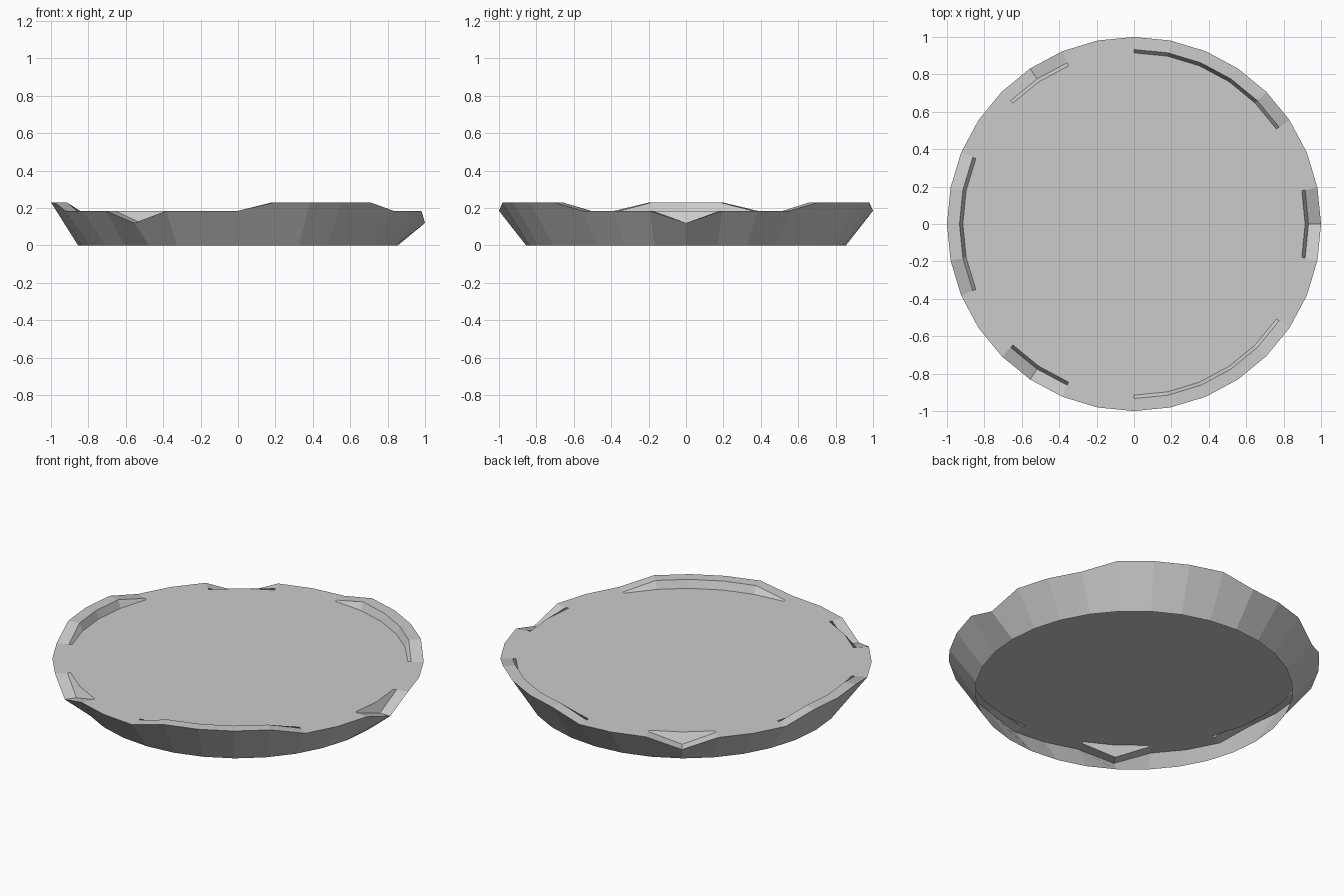
import bpy, bmesh
from math import cos, sin, pi

if "Cube" in bpy.data.objects:
    bpy.data.objects.remove(bpy.data.objects["Cube"])

N = 32            # sides
LEVEL = 0.185     # height of the flat top

# rim height by step around the circle (mirrored front to back)
rim = {k: LEVEL for k in range(N)}
for k in (4, 5, 6, 7, 15, 16):
    rim[k] = rim[-k % N] = 0.23      # raised stretches
for k in (0, 11):
    rim[k] = rim[-k % N] = 0.12      # notches


def build(name, profile, cap=False):
    """Rings of (radius, height function), bridged in order from outside to inside."""
    bm = bmesh.new()
    rings = [[bm.verts.new((r * cos(2 * pi * k / N), r * sin(2 * pi * k / N), h(k)))
              for k in range(N)] for r, h in profile]
    for a, b in zip(rings, rings[1:]):
        for k in range(N):
            j = (k + 1) % N
            bm.faces.new((a[k], a[j], b[j], b[k]))
    if cap:
        bm.faces.new(rings[-1])
    me = bpy.data.meshes.new(name)
    bm.to_mesh(me)
    bm.free()
    ob = bpy.data.objects.new(name, me)
    bpy.context.collection.objects.link(ob)
    return ob


# flared wall (open underneath), rim ledge, small inner step and flat top
build("shallow_dish", [
    (0.855, lambda k: 0.0),
    (1.0, lambda k: rim[k]),
    (0.933, lambda k: rim[k]),
    (0.915, lambda k: LEVEL),
], cap=True)
